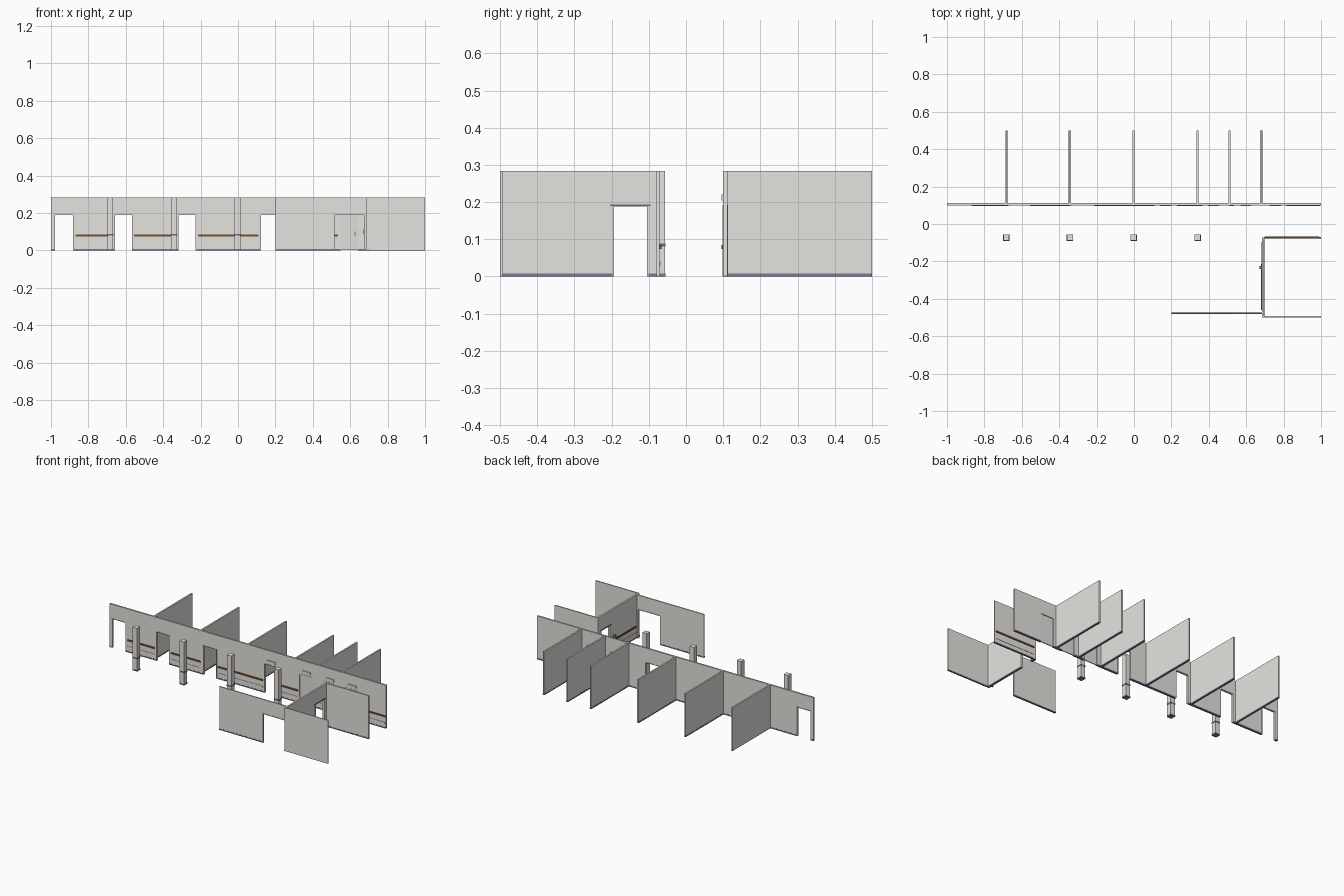
import bpy
import bmesh
from mathutils import Vector

cube = bpy.data.objects.get("Cube")
if cube:
    bpy.data.objects.remove(cube, do_unlink=True)

H = 0.283        # wall height
DOOR_H = 0.19    # opening height
SKIRT_H = 0.008  # skirting height


def material(name, rgb):
    mat = bpy.data.materials.new(name)
    mat.use_nodes = True
    colour = (*rgb, 1)
    mat.diffuse_color = colour
    mat.node_tree.nodes["Principled BSDF"].inputs["Base Color"].default_value = colour
    return mat


PLASTER = material("warm_grey_plaster", (0.79, 0.775, 0.745))
SKIRT = material("slate_skirting", (0.18, 0.21, 0.26))
FRAME = material("dark_grey_metal", (0.15, 0.16, 0.17))
DOOR = material("pale_grey_door", (0.74, 0.74, 0.73))
WOOD = material("brown_wood", (0.17, 0.08, 0.03))


def finish(name, bm, mat):
    bmesh.ops.recalc_face_normals(bm, faces=bm.faces)
    mesh = bpy.data.meshes.new(name)
    bm.to_mesh(mesh)
    bm.free()
    mesh.materials.append(mat)
    obj = bpy.data.objects.new(name, mesh)
    bpy.context.collection.objects.link(obj)


def place(axis, s, n, z):
    """Point at s along the wall and n across it."""
    return Vector((s, n, z)) if axis == "x" else Vector((n, s, z))


def boxes(name, axis, spans, mat):
    """Boxes given as (along, across, height) ranges, joined in one object."""
    bm = bmesh.new()
    for s, n, z in spans:
        lo, hi = place(axis, s[0], n[0], z[0]), place(axis, s[1], n[1], z[1])
        verts = bmesh.ops.create_cube(bm, size=1)["verts"]
        bmesh.ops.scale(bm, vec=hi - lo, verts=verts)
        bmesh.ops.translate(bm, vec=(lo + hi) / 2, verts=verts)
    finish(name, bm, mat)


def wall(name, axis, along, across, openings=()):
    """Wall slab with notched doorways, skirting and door frames."""
    a, b = along
    n0, n1 = across
    base = 0.002
    outline = [(a, H), (a, base)]
    for p, q in openings:
        outline += [(p, base), (p, DOOR_H), (q, DOOR_H), (q, base)]
    outline += [(b, base), (b, H)]
    bm = bmesh.new()
    face = bm.faces.new([bm.verts.new(place(axis, s, n0, z)) for s, z in outline])
    new = bmesh.ops.extrude_face_region(bm, geom=[face])["geom"]
    moved = [v for v in new if isinstance(v, bmesh.types.BMVert)]
    bmesh.ops.translate(bm, vec=place(axis, 0, n1 - n0, 0), verts=moved)
    finish(name, bm, PLASTER)

    # Skirting runs between the doorways
    cuts = [a] + [s for pair in openings for s in pair] + [b]
    sides = (n0 + (0 if n0 <= -0.5 else -0.001), n1 + 0.001)
    boxes(name + "_skirting", axis,
          [((p, q), sides, (0, SKIRT_H)) for p, q in zip(cuts[::2], cuts[1::2])], SKIRT)

    # Slim jambs and heads
    t = 0.002
    depth = (n0 - 0.0015, n1 + 0.0015)
    parts = []
    for p, q in openings:
        parts += [((p - t, p + t), depth, (0, DOOR_H)),
                  ((q - t, q + t), depth, (0, DOOR_H)),
                  ((p - t, q + t), depth, (DOOR_H - t, DOOR_H + t))]
    if parts:
        boxes(name + "_door_frames", axis, parts, DOOR)


# Long corridor wall: open doorways first, then closed ones
open_doors = [(-0.98, -0.88), (-0.66, -0.566), (-0.32, -0.225), (0.12, 0.215)]
closed_doors = [(0.375, 0.47), (0.55, 0.64), (0.705, 0.8)]
wall("corridor_wall", "x", (-1, 1), (0.1, 0.111), open_doors + closed_doors)
boxes("door_leaves", "x",
      [(d, (0.102, 0.108), (0.002, DOOR_H)) for d in closed_doors], DOOR)
boxes("door_handles", "x",
      [((q - 0.016, q - 0.012), (0.099, 0.102), (0.08, 0.1)) for p, q in closed_doors], FRAME)
boxes("door_signs", "x",
      [((p + 0.02, q - 0.015), (0.095, 0.1), (0.204, 0.22))
       for p, q in open_doors[-1:] + closed_doors], DOOR)

# Room partitions behind the corridor
for i, x in enumerate((-0.683, -0.343, -0.002, 0.34, 0.51, 0.68)):
    wall(f"partition_{i + 1}", "y", (0.111, 0.5), (x - 0.005, x + 0.005))

# Corner rooms at the front
wall("front_wall", "x", (0.2, 0.685), (-0.479, -0.471), [(0.515, 0.676)])
wall("side_wall", "y", (-0.5, -0.071), (0.685, 0.696), [(-0.195, -0.103)])
wall("corner_front_wall", "x", (0.696, 1), (-0.5, -0.493))
wall("corner_back_wall", "x", (0.696, 1), (-0.079, -0.071))
boxes("side_door_head", "y", [((-0.205, -0.095), (0.681, 0.699), (0.189, 0.193))], FRAME)

# Wooden handrails and low bumper strips
rails = [(-0.87, -0.672), (-0.555, -0.34), (-0.213, 0.11),
         (0.23, 0.365), (0.51, 0.535), (0.815, 0.995)]
RAIL_Z, BUMPER_Z = (0.074, 0.084), (0.03, 0.04)
boxes("corridor_handrail", "x", [(r, (0.095, 0.1), RAIL_Z) for r in rails], WOOD)
boxes("corridor_bumper", "x", [(r, (0.098, 0.1), BUMPER_Z) for r in rails], PLASTER)
corner, side = (0.7, 0.99), (-0.46, -0.21)
boxes("corner_handrail", "x", [(corner, (-0.071, -0.066), RAIL_Z)], WOOD)
boxes("corner_bumper", "x", [(corner, (-0.071, -0.069), BUMPER_Z)], PLASTER)
boxes("side_handrail", "y", [(side, (0.68, 0.685), RAIL_Z)], WOOD)
boxes("side_bumper", "y", [(side, (0.683, 0.685), BUMPER_Z)], PLASTER)
boxes("wall_dispenser", "y", [((-0.24, -0.225), (0.67, 0.685), (0.088, 0.112))], FRAME)

# Free-standing columns with a base and a rail band
for i, x in enumerate((-0.683, -0.343, -0.002, 0.34)):
    y, r = -0.073, 0.016

    def ring(grow, z):
        return ((x - r - grow, x + r + grow), (y - r - grow, y + r + grow), z)

    boxes(f"column_{i + 1}", "x", [ring(0, (0.002, H))], PLASTER)
    boxes(f"column_base_{i + 1}", "x", [ring(0.0015, (0, SKIRT_H))], SKIRT)
    boxes(f"column_band_{i + 1}", "x", [ring(0.0015, (0.08, 0.088))], FRAME)
